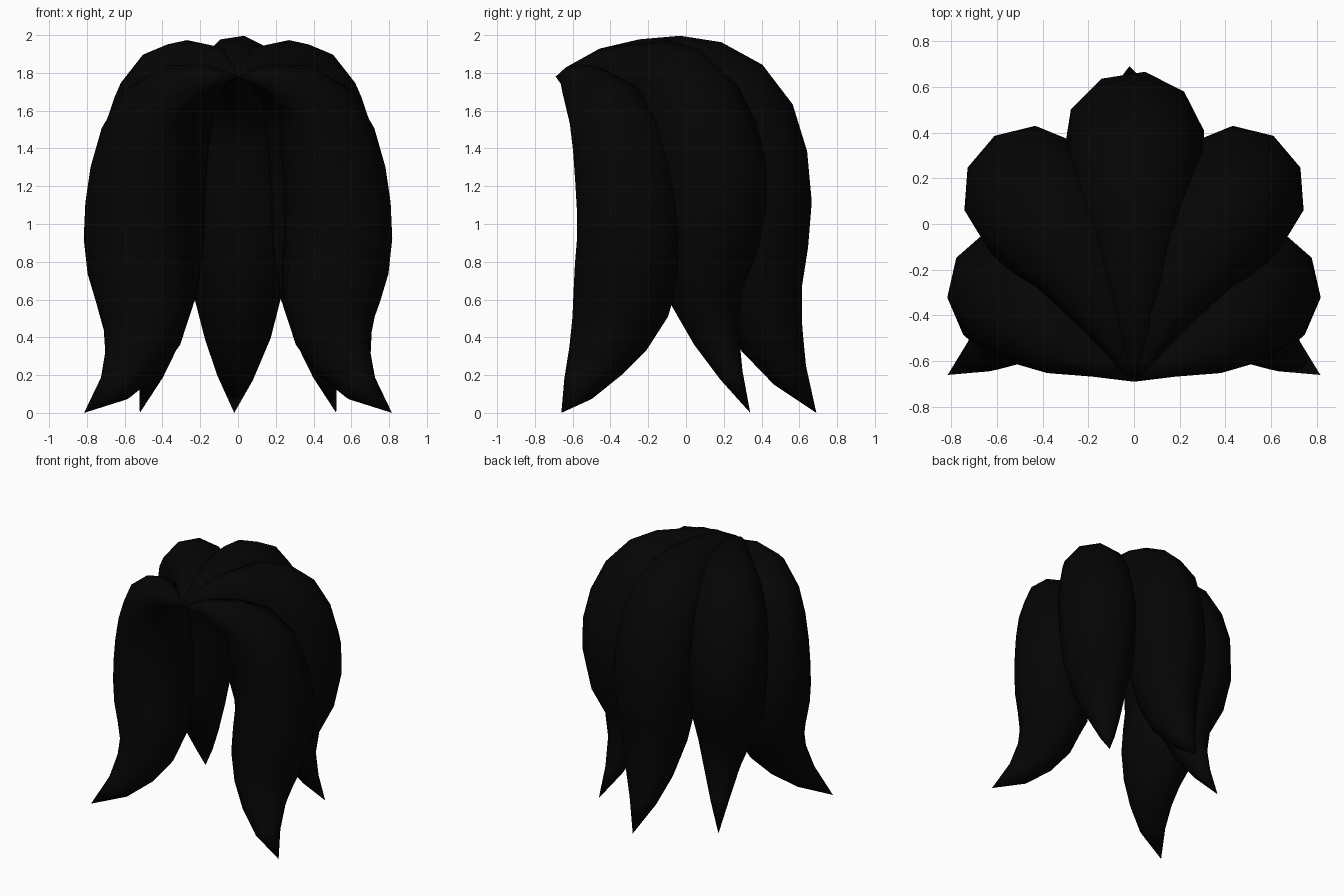
import bpy, bmesh, math
from mathutils import Vector

cube = bpy.data.objects.get("Cube")
if cube:
    bpy.data.objects.remove(cube, do_unlink=True)

# Near-black hair colour
hair = bpy.data.materials.new("black_hair")
hair.use_nodes = True
colour = (0.0015, 0.0015, 0.0015, 1)
hair.diffuse_color = colour
bsdf = hair.node_tree.nodes["Principled BSDF"]
bsdf.inputs["Base Color"].default_value = colour
bsdf.inputs["Roughness"].default_value = 0.8

SIDES = 10


def lock(name, path, mirror=1, turn=0):
    """Sweep a ten-sided ring along (x, y, z, radius) points, pointed at both ends."""
    pts = [Vector((p[0] * mirror, p[1], p[2])) for p in path]
    bm = bmesh.new()
    rings = []
    for i in range(1, len(pts) - 1):
        c, r = pts[i], path[i][3]
        tangent = ((pts[i + 1] - c).normalized() + (c - pts[i - 1]).normalized()).normalized()
        outward = c - Vector((0, -0.1, min(c.z, 1.2)))
        side = tangent.cross(outward).normalized()
        up = side.cross(tangent).normalized()
        ring = []
        for k in range(SIDES):
            a = math.tau * k / SIDES + math.radians(turn) * mirror
            ring.append(bm.verts.new(c + r * (math.cos(a) * up + math.sin(a) * side)))
        rings.append(ring)
    root, tip = bm.verts.new(pts[0]), bm.verts.new(pts[-1])
    for k in range(SIDES):
        n = (k + 1) % SIDES
        bm.faces.new((root, rings[0][k], rings[0][n]))
        bm.faces.new((tip, rings[-1][n], rings[-1][k]))
        for a, b in zip(rings, rings[1:]):
            bm.faces.new((a[k], b[k], b[n], a[n]))
    bmesh.ops.recalc_face_normals(bm, faces=bm.faces)
    for f in bm.faces:
        f.smooth = True
    me = bpy.data.meshes.new(name)
    bm.to_mesh(me)
    bm.free()
    me.materials.append(hair)
    ob = bpy.data.objects.new(name, me)
    bpy.context.collection.objects.link(ob)


# Every lock starts at the parting above the forehead
ROOT = (0, -0.69, 1.78, 0)

back = [ROOT, (0, -0.62, 1.80, 0.035), (0, -0.45, 1.83, 0.10), (0, -0.26, 1.825, 0.155),
        (0, -0.08, 1.8, 0.205), (0, 0.07, 1.745, 0.25), (0, 0.20, 1.65, 0.285),
        (0, 0.29, 1.51, 0.305), (0, 0.34, 1.33, 0.31), (0, 0.36, 1.10, 0.31),
        (0, 0.365, 0.86, 0.285), (0, 0.385, 0.62, 0.235), (0, 0.455, 0.39, 0.175),
        (-0.01, 0.55, 0.2, 0.10), (-0.02, 0.69, 0, 0)]

rear_side = [ROOT, (0.03, -0.62, 1.80, 0.035), (0.12, -0.42, 1.83, 0.11), (0.26, -0.16, 1.78, 0.205),
             (0.33, -0.06, 1.72, 0.25), (0.39, 0.03, 1.61, 0.28), (0.43, 0.09, 1.46, 0.295),
             (0.45, 0.13, 1.29, 0.30), (0.455, 0.135, 1.1, 0.295),
             (0.44, 0.11, 0.87, 0.27), (0.405, 0.10, 0.62, 0.195), (0.42, 0.16, 0.4, 0.125),
             (0.46, 0.24, 0.2, 0.065), (0.52, 0.34, 0, 0)]

front_side = [ROOT, (0.15, -0.61, 1.775, 0.065), (0.32, -0.53, 1.72, 0.14), (0.42, -0.43, 1.60, 0.215),
              (0.475, -0.36, 1.45, 0.255), (0.51, -0.32, 1.27, 0.275), (0.525, -0.30, 1.1, 0.285),
              (0.53, -0.295, 0.93, 0.288), (0.515, -0.31, 0.76, 0.285), (0.495, -0.345, 0.58, 0.262),
              (0.51, -0.405, 0.42, 0.215), (0.56, -0.475, 0.28, 0.16),
              (0.65, -0.56, 0.14, 0.095), (0.815, -0.66, 0, 0)]

lock("back_lock", back, turn=9)
for side, m in (("left", 1), ("right", -1)):
    lock(f"{side}_rear_lock", rear_side, m, turn=5)
    lock(f"{side}_front_lock", front_side, m, turn=-15)
